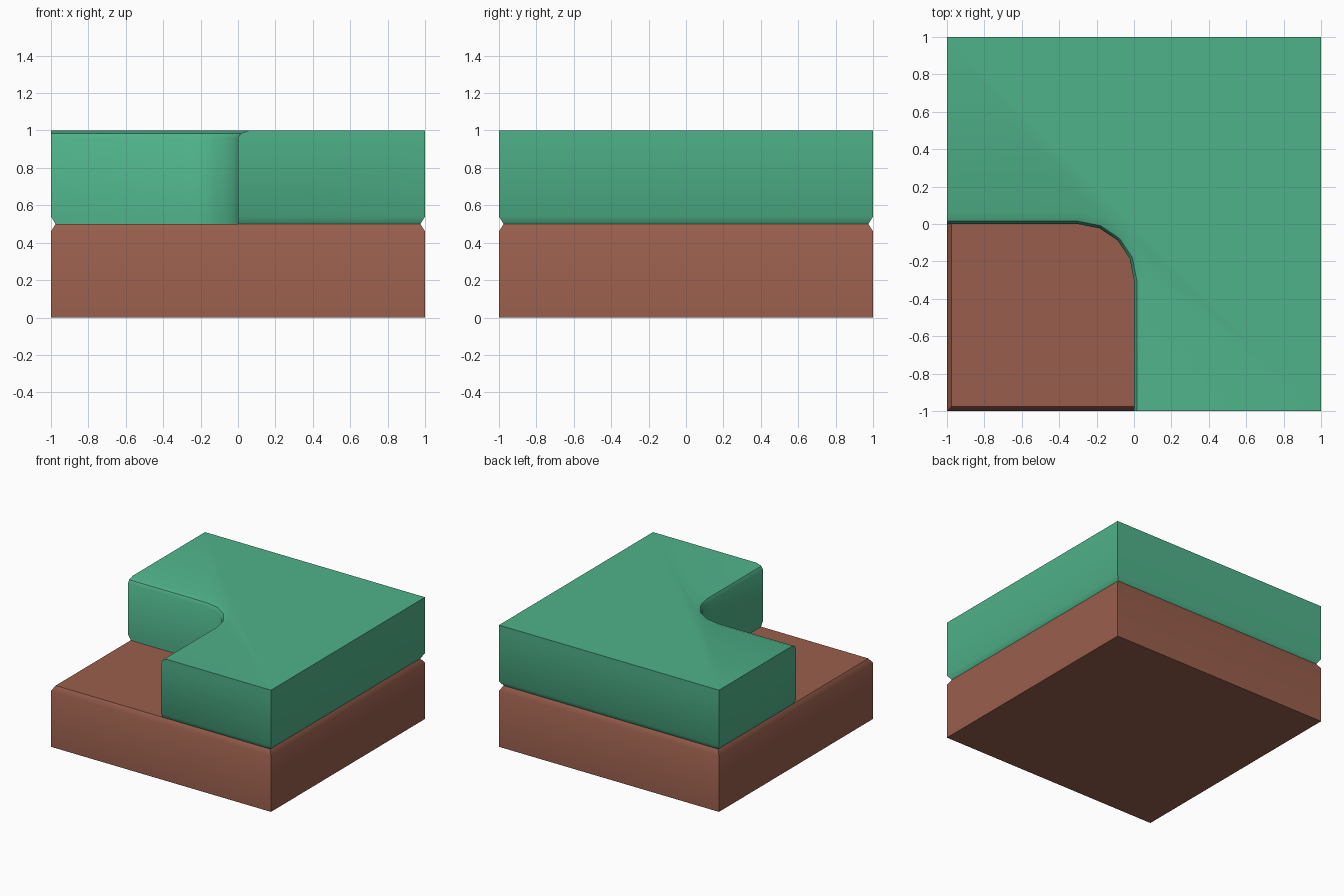
import bpy
import bmesh
from math import cos, sin, pi, radians

cube = bpy.data.objects.get("Cube")
if cube:
    bpy.data.objects.remove(cube, do_unlink=True)

RADIUS = 0.3      # rounding of the inner corner
ARC_STEPS = 4


def make_material(name, rgb):
    mat = bpy.data.materials.new(name)
    mat.use_nodes = True
    mat.diffuse_color = (*rgb, 1)
    bsdf = mat.node_tree.nodes["Principled BSDF"]
    bsdf.inputs["Base Color"].default_value = (*rgb, 1)
    bsdf.inputs["Roughness"].default_value = 0.9
    return mat


def square(h):
    return [(-h, -h), (h, -h), (h, h), (-h, h)]


def l_shape(h, inset):
    """Counter-clockwise L outline, with its rounded inner edge pulled back."""
    r = RADIUS + inset
    arc = [(r * cos(a) - RADIUS, r * sin(a) - RADIUS)
           for a in (pi / 2 * i / ARC_STEPS for i in range(ARC_STEPS + 1))]
    # arc runs from the front arm to the side arm, so reverse it for the loop
    return [(-h, inset)] + arc[::-1] + [(inset, -h), (h, -h), (h, h), (-h, h)]


def loft(name, levels, mat):
    """Stack outlines given as (z, points) into a closed solid."""
    bm = bmesh.new()
    rings = [[bm.verts.new((x, y, z)) for x, y in pts] for z, pts in levels]
    n = len(rings[0])
    for low, high in zip(rings, rings[1:]):
        for i in range(n):
            j = (i + 1) % n
            bm.faces.new((low[i], low[j], high[j], high[i]))
    bm.faces.new(rings[0][::-1])
    bm.faces.new(rings[-1])
    bmesh.ops.recalc_face_normals(bm, faces=bm.faces)
    mesh = bpy.data.meshes.new(name)
    bm.to_mesh(mesh)
    bm.free()
    mesh.materials.append(mat)
    obj = bpy.data.objects.new(name, mesh)
    bpy.context.collection.objects.link(obj)
    bpy.ops.object.select_all(action="DESELECT")
    obj.select_set(True)
    bpy.context.view_layer.objects.active = obj
    bpy.ops.object.shade_smooth_by_angle(angle=radians(40))
    return obj


earth = make_material("earth brown", (0.318, 0.113, 0.073))
grass = make_material("grass green", (0.078, 0.448, 0.254))

# Lower slab with a chamfered top rim
loft("earth_base", [(0, square(1)), (0.46, square(1)), (0.5, square(0.975))], earth)

# Upper L-shaped slab: chamfered foot outside, rounded lip along the inner edge
loft("grass_ledge", [
    (0.5, l_shape(0.975, 0)),
    (0.54, l_shape(1, 0)),
    (0.96, l_shape(1, 0)),
    (0.985, l_shape(1, 0.015)),
    (1.0, l_shape(1, 0.06)),
], grass)
